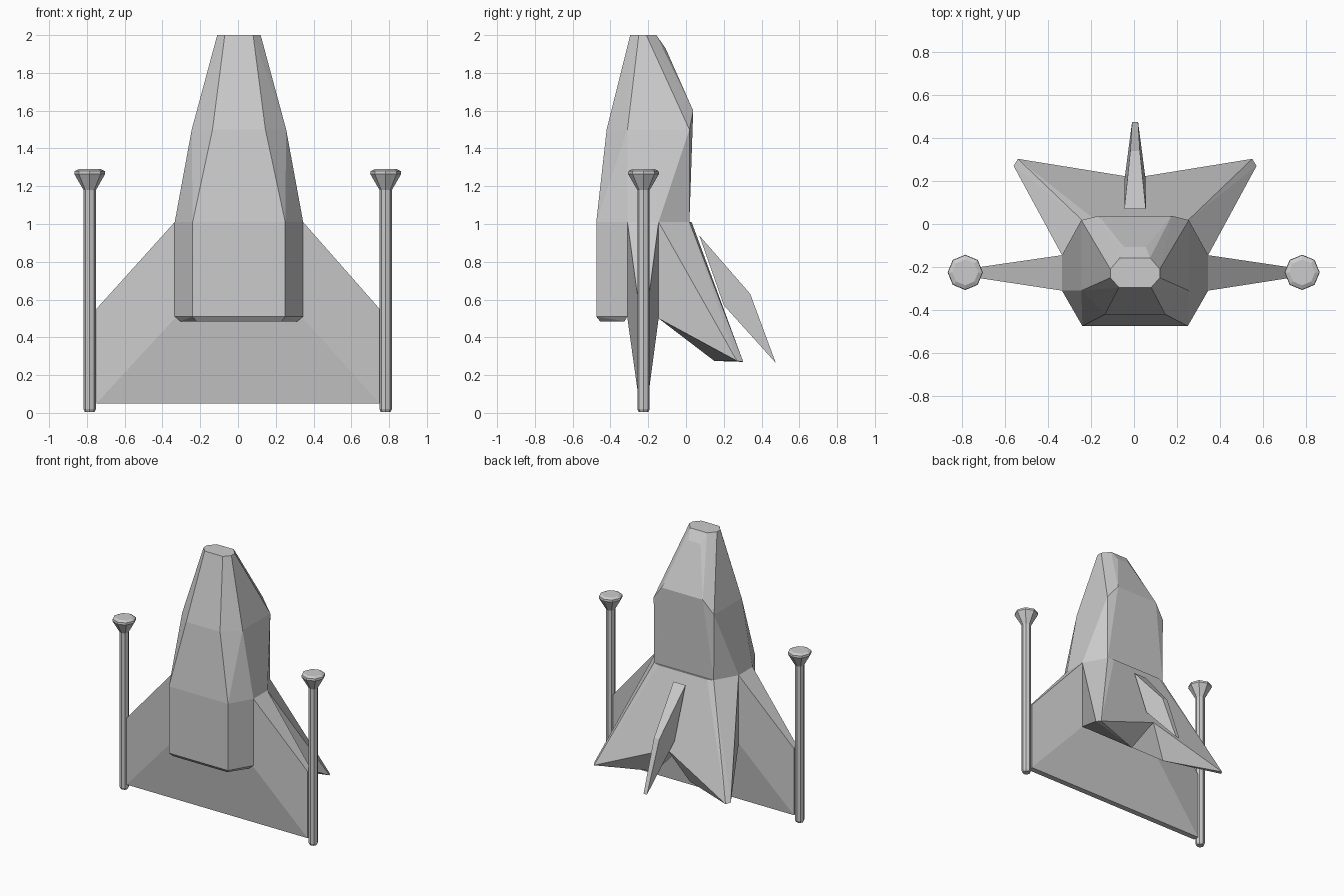
import bpy, bmesh

if "Cube" in bpy.data.objects:
    bpy.data.objects.remove(bpy.data.objects["Cube"])

CX = 0.005  # the body sits a hair right of centre


def hull(name, groups):
    """Object made of one convex solid per point group."""
    bm = bmesh.new()
    for pts in groups:
        vs = [bm.verts.new(p) for p in pts]
        res = bmesh.ops.convex_hull(bm, input=vs)
        junk = {g for g in res["geom_interior"] + res["geom_unused"]
                if isinstance(g, bmesh.types.BMVert)}
        bmesh.ops.delete(bm, geom=list(junk), context='VERTS')
    bmesh.ops.dissolve_limit(bm, angle_limit=0.02, verts=bm.verts, edges=bm.edges)
    bmesh.ops.recalc_face_normals(bm, faces=bm.faces)
    me = bpy.data.meshes.new(name)
    bm.to_mesh(me)
    bm.free()
    ob = bpy.data.objects.new(name, me)
    bpy.context.collection.objects.link(ob)
    return ob


def both(pts, cx=CX):
    """Points plus their mirror images."""
    return [(cx + s * x, y, z) for x, y, z in pts for s in (1, -1)]


# Upper hull: tapering octagon rings plus the rear canopy points
upper = [(0.245, -0.475, 1.01), (0.34, -0.31, 1.01), (0.34, -0.145, 1.01), (0.247, 0.018, 1.01),
         (0.14, -0.42, 1.5), (0.25, -0.31, 1.5), (0.25, -0.145, 1.5), (0.25, 0.018, 1.5),
         (0.17, 0.038, 1.6), (0.05, -0.108, 1.93),
         (0.075, -0.295, 2.0), (0.115, -0.25, 2.0), (0.115, -0.21, 2.0), (0.07, -0.157, 2.0)]
hull("upper_hull", [both(upper)])

# Front block with bevelled underside
front = [(0.245, -0.475, 1.01), (0.34, -0.31, 1.01), (0.245, -0.475, 0.51), (0.34, -0.31, 0.51),
         (0.225, -0.455, 0.485), (0.31, -0.325, 0.485)]
hull("front_block", [both(front)])

# Side wings, one wedge running through the body
root = [(0.34, y, z) for y in (-0.31, -0.145) for z in (1.01, 0.5)]
tip = [(0.75, y, z) for y in (-0.247, -0.205) for z in (0.55, 0.05)]
hull("wings", [both(root) + both(tip, 0)])

# Splayed tail: one solid per side
tail = [(0.34, -0.145, 1.01), (0.247, 0.018, 1.01), (0.2, 0.03, 1.01),
        (0.565, 0.27, 0.275), (0.545, 0.303, 0.27), (0.14, 0.15, 0.275),
        (0.05, 0.215, 0.5), (0.34, -0.145, 0.5),
        (0, 0.03, 1.01), (0, 0.215, 0.5), (0, -0.145, 1.01), (0, -0.145, 0.5)]
hull("tail", [[(CX + s * x, y, z) for x, y, z in tail] for s in (1, -1)])

# Thin centre fin
fin = [(0.05, 0.07, 0.94), (0.05, 0.2, 0.57), (0.022, 0.34, 0.63), (0.014, 0.475, 0.265)]
hull("centre_fin", [both(fin)])


def cannon(name, x):
    """Eight-sided wing-tip barrel with a flared muzzle."""
    bm = bmesh.new()
    rings = []
    bmesh.ops.create_circle(bm, cap_ends=True, segments=8, radius=0.026)
    rings = [(0.033, 0.02), (0.033, 1.18), (0.082, 1.265), (0.08, 1.28), (0.06, 1.29)]
    bmesh.ops.translate(bm, verts=bm.verts, vec=(0, 0, 0.005))
    face, r0 = bm.faces[:][0], 0.026
    for r, z in rings:
        face = bmesh.ops.extrude_discrete_faces(bm, faces=[face])["faces"][0]
        for v in face.verts:
            v.co = (v.co.x * r / r0, v.co.y * r / r0, z)
        r0 = r
    base = [e for e in bm.edges if e.is_boundary]
    bmesh.ops.contextual_create(bm, geom=base)
    bmesh.ops.recalc_face_normals(bm, faces=bm.faces)
    me = bpy.data.meshes.new(name)
    bm.to_mesh(me)
    bm.free()
    ob = bpy.data.objects.new(name, me)
    ob.location = (x, -0.225, 0)
    bpy.context.collection.objects.link(ob)


cannon("left_cannon", -0.785)
cannon("right_cannon", 0.782)
